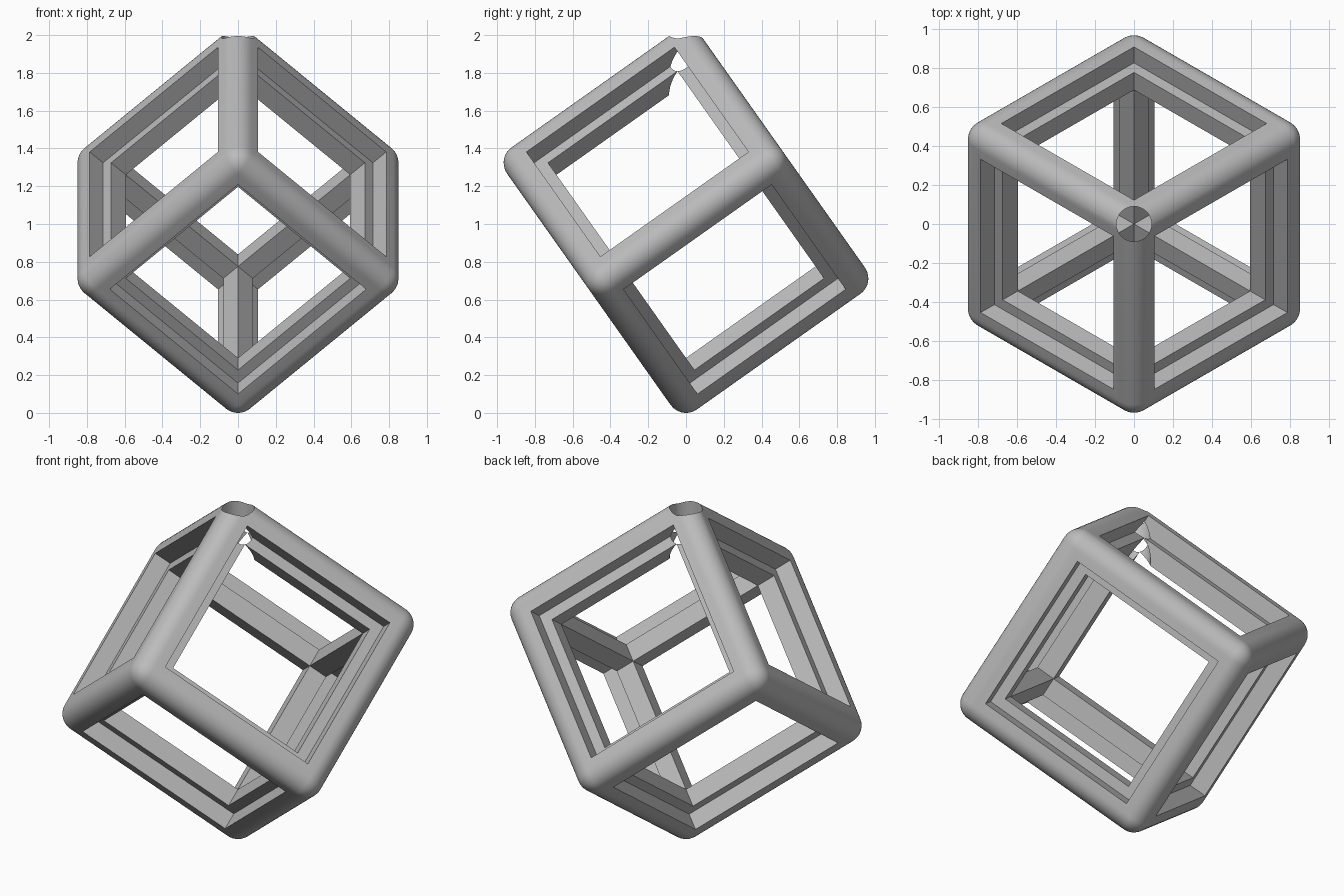
import bpy, bmesh, math
from mathutils import Matrix, Vector

if "Cube" in bpy.data.objects:
    bpy.data.objects.remove(bpy.data.objects["Cube"], do_unlink=True)

SIDE = 1.26       # sharp outer side of the cube
ROUND = 0.1       # edge rounding
POCKET = 0.96     # recessed opening on each face
DEPTH = 0.1       # depth of the recess
WINDOW = 0.84     # square passage through the cube
HOLE = 0.09       # hole through the top corner

grey = bpy.data.materials.new("plain grey")
grey.use_nodes = True
colour = (0.5, 0.5, 0.5, 1)
grey.diffuse_color = colour
grey.node_tree.nodes["Principled BSDF"].inputs["Base Color"].default_value = colour


def make_object(name, bm):
    mesh = bpy.data.meshes.new(name)
    bm.to_mesh(mesh)
    bm.free()
    obj = bpy.data.objects.new(name, mesh)
    bpy.context.collection.objects.link(obj)
    mesh.materials.append(grey)
    return obj


def box(name, size, centre=(0, 0, 0)):
    bm = bmesh.new()
    bmesh.ops.create_cube(bm, size=1, matrix=Matrix.Translation(centre) @ Matrix.Diagonal((*size, 1)))
    return make_object(name, bm)


def apply(obj, mod):
    bpy.context.view_layer.objects.active = obj
    bpy.ops.object.modifier_apply(modifier=mod.name)


def cut(obj, cutter):
    cutter.hide_render = True
    mod = obj.modifiers.new("cut", 'BOOLEAN')
    mod.operation = 'DIFFERENCE'
    mod.solver = 'EXACT'
    mod.object = cutter
    apply(obj, mod)
    bpy.data.objects.remove(cutter, do_unlink=True)


# Rounded cube
frame = box("cube_frame", (SIDE,) * 3)
bevel = frame.modifiers.new("rounding", 'BEVEL')
bevel.width = ROUND
bevel.segments = 10
apply(frame, bevel)

# Square passages and the wider recess around each opening
for axis in range(3):
    size = [WINDOW] * 3
    size[axis] = 2 * SIDE
    cut(frame, box("passage", size))
    for sign in (-1, 1):
        size = [POCKET] * 3
        size[axis] = 1
        centre = Vector()
        centre[axis] = sign * (SIDE / 2 - DEPTH + 0.5)
        cut(frame, box("recess", size, centre))

# Stand the cube on one corner, with an upper edge facing the front
spin = Matrix.Identity(3)
for i in range(3):
    a = math.radians(90 + 120 * i)
    spin.col[i] = (math.cos(a) * math.sqrt(2 / 3), math.sin(a) * math.sqrt(2 / 3), math.sqrt(1 / 3))
lift = (SIDE / 2 - ROUND) * math.sqrt(3) + ROUND
frame.data.transform(Matrix.Translation((0, 0, lift)) @ spin.to_4x4())

# Hanging hole through the top corner
bm = bmesh.new()
bmesh.ops.create_cone(bm, cap_ends=True, segments=32, radius1=HOLE, radius2=HOLE, depth=1,
                      matrix=Matrix.Translation((0, 0, 2)))
cut(frame, make_object("hole", bm))

# Smooth rounding, sharp cut edges
bpy.ops.object.select_all(action='DESELECT')
frame.select_set(True)
bpy.context.view_layer.objects.active = frame
bpy.ops.object.shade_smooth_by_angle(angle=math.radians(30))
